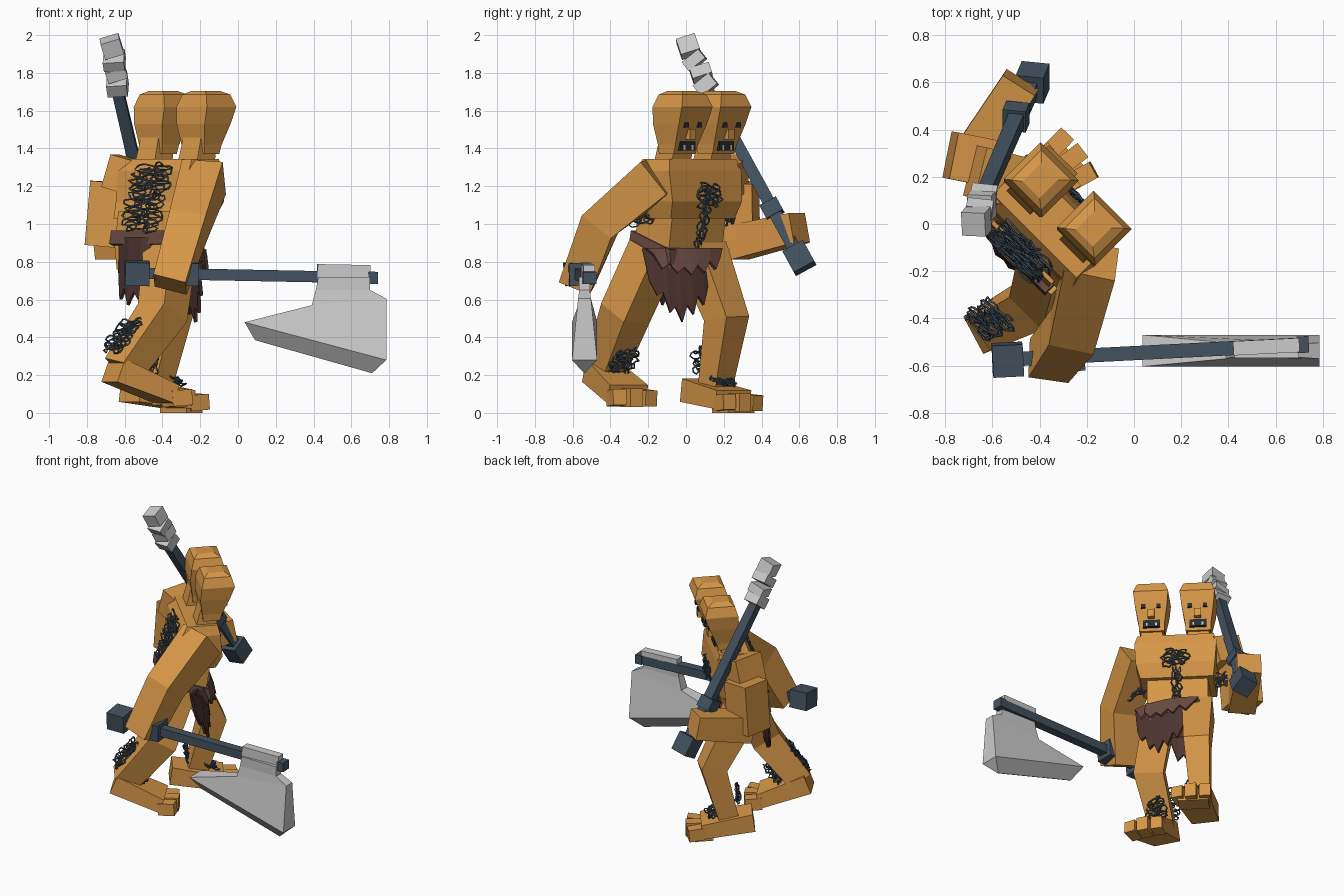
import bpy, bmesh, math, random
from mathutils import Vector as V, Matrix

if "Cube" in bpy.data.objects:
    bpy.data.objects.remove(bpy.data.objects["Cube"])

random.seed(4)

def material(name, rgb):
    m = bpy.data.materials.new(name)
    m.diffuse_color = (*rgb, 1)
    m.use_nodes = True
    m.node_tree.nodes["Principled BSDF"].inputs["Base Color"].default_value = m.diffuse_color
    return m

SKIN = material("skin", (0.68, 0.31, 0.065))
SLATE = material("slate", (0.055, 0.085, 0.115))
HIDE = material("hide", (0.075, 0.035, 0.03))
BELT = material("belt", (0.14, 0.07, 0.055))
DARK = material("dark", (0.02, 0.025, 0.03))

# Body frame: the figure faces between +x and +y
F = V((1, 1, 0)).normalized()
R = V((1, -1, 0)).normalized()
Z = V((0, 0, 1))

def add(name, bm, mat):
    bmesh.ops.remove_doubles(bm, verts=bm.verts, dist=1e-5)
    bmesh.ops.recalc_face_normals(bm, faces=bm.faces)
    me = bpy.data.meshes.new(name)
    bm.to_mesh(me)
    bm.free()
    ob = bpy.data.objects.new(name, me)
    bpy.context.collection.objects.link(ob)
    if mat:
        me.materials.append(mat)
    return ob

def ring(c, u, v, a, b):
    c = V(c)
    return [c + u*a*i + v*b*j for i, j in ((-1, -1), (1, -1), (1, 1), (-1, 1))]

def loft(name, rings, mat):
    bm = bmesh.new()
    vs = [[bm.verts.new(p) for p in r] for r in rings]
    for a, b in zip(vs, vs[1:]):
        for i in range(4):
            j = (i + 1) % 4
            bm.faces.new((a[i], a[j], b[j], b[i]))
    bm.faces.new(vs[0])
    bm.faces.new(vs[-1])
    return add(name, bm, mat)

def limb(name, pts, half, mat, ref):
    """Square-section limb along a path, with mitred joints."""
    pts = [V(p) for p in pts]
    rings = []
    for i, p in enumerate(pts):
        d = (pts[min(i+1, len(pts)-1)] - pts[max(i-1, 0)]).normalized()
        u = (ref - d*ref.dot(d)).normalized()
        rings.append(ring(p, u, d.cross(u), half[i], half[i]))
    return loft(name, rings, mat)

def box(name, c, half, u, v, mat):
    """Box with half sizes along u, v and their normal."""
    u = u.normalized()
    w = u.cross(v).normalized()
    v = w.cross(u)
    return loft(name, [ring(V(c) + w*half[2]*s, u, v, half[0], half[1]) for s in (-1, 1)], mat)

# Torso
loft("waist", [ring((-.43, -.05, .76), R, F, .18, .12),
               ring((-.42, -.04, .88), R, F, .20, .13),
               ring((-.40, -.02, 1.07), R, F, .20, .13)], SKIN)
loft("chest", [ring((-.39, -.01, 1.03), R, F, .24, .14),
               ring((-.36, .01, 1.12), R, F, .26, .145),
               ring((-.36, .01, 1.28), R, F, .27, .13),
               ring((-.35, .02, 1.345), R, F, .25, .10)], SKIN)

# Two heads with faces
for side, cx, cy in (("right", -.175, -.025), ("left", -.40, .18)):
    c = V((cx, cy, 0))
    loft(side + "_neck", [ring(c - F*.08 + Z*1.26, R, F, .075, .07),
                          ring(c - F*.03 + Z*1.48, R, F, .065, .06)], SKIN)
    loft(side + "_head", [ring(c - F*.03 + Z*1.37, R, F, .082, .055),
                          ring(c - F*.025 + Z*1.42, R, F, .085, .065),
                          ring(c - F*.01 + Z*1.53, R, F, .105, .097),
                          ring(c + F*.01 + Z*1.62, R, F, .115, .11),
                          ring(c + F*.01 + Z*1.685, R, F, .09, .09),
                          ring(c + F*.005 + Z*1.705, R, F, .05, .055)], SKIN)
    box(side + "_nose", c + F*.065 + Z*1.475, (.022, .022, .028), R, F, SKIN)
    box(side + "_mouth", c + F*.035 + Z*1.415, (.055, .015, .025), R, F, DARK)
    for s in (-1, 1):
        box(side + "_eye", c + R*.05*s + F*.082 + Z*1.525, (.014, .01, .014), R, F, DARK)
        box(side + "_tusk", c + R*.03*s + F*.05 + Z*1.405, (.006, .004, .012), R, F, None)

# Arms
limb("right_arm", [(-.18, -.15, 1.25), (-.26, -.455, 1.0), (-.36, -.58, .68)],
     (.11, .098, .088), SKIN, V((1, 0, .1)))
limb("left_upper_arm", [(-.665, .27, 1.22), (-.695, .275, .88)], (.10, .10), SKIN, V((1, -.2, 0)))
limb("left_forearm", [(-.69, .27, .90), (-.48, .60, .98)], (.09, .08), SKIN, V((1, -.6, 0)))
box("left_shoulder", (-.585, .20, 1.255), (.095, .11, .09), V((1, -.25, -.3)), V((.2, 1, 0)), SKIN)

# Legs
limb("left_leg", [(-.48, .08, .86), (-.36, .215, .50), (-.44, .155, .14)], (.10, .085, .065), SKIN, R)
limb("right_leg", [(-.36, -.17, .86), (-.40, -.32, .53), (-.61, -.43, .23)], (.10, .098, .08), SKIN, R)

# Feet with three toes each
for side, heel, ball, hh in (("left", V((-.57, .045, .12)), V((-.30, .25, .07)), .062),
                             ("right", V((-.66, -.46, .225)), V((-.38, -.31, .10)), .065)):
    d = (ball - heel).normalized()
    flat = V((d.x, d.y, 0)).normalized()
    u = flat.cross(Z)
    v = u.cross(d)
    loft(side + "_foot", [ring(heel, u, v, .09, hh), ring(ball, u, v, .115, .05)], SKIN)
    for k in (-1, 0, 1):
        p = ball + u*.086*k + flat*(.05 - .012*abs(k))
        p.z = .055 if side == "left" else .08
        box(side + "_toe", p, (.038, .055, .042 + .006*(k == 0)), u - flat*.15*k, flat + Z*.08*k, SKIN)
box("left_sole", (-.30, .25, .02), (.1, .06, .02), R, F, SKIN)

# Hide skirt: sloping belt and ragged flaps
T = (F - Z*.35).normalized()
loft("belt", [ring((-.42, -.04, .84), R, T, .215, .165), ring((-.42, -.04, .915), R, T, .21, .155)], BELT)

def flap(name, c, u, out, half, bottoms, top, flare, mat):
    n = len(bottoms) - 1
    bm = bmesh.new()
    rows = []
    for i, zb in enumerate(bottoms):
        t = 2*i/n - 1
        p = V((*c, 0)) + u*half*t - out*.05*t*t
        q = p + out*flare - u*half*t*.12
        rows.append([bm.verts.new(p + Z*top), bm.verts.new(q + out*.012*(i % 2) + Z*zb)])
    for a, b in zip(rows, rows[1:]):
        bm.faces.new((a[0], b[0], b[1], a[1]))
    ob = add(name, bm, mat)
    m = ob.modifiers.new("thickness", "SOLIDIFY")
    m.thickness = .018
    m.offset = 0

U = V((.46, -.89, 0))
O = V((.89, .46, 0))
flap("front_flap", (-.275, -.01), U, O, .225, (.70, .63, .67, .57, .62, .52, .57, .48, .56, .53, .64, .62, .70), .87, .03, HIDE)
flap("front_fringe", (-.245, .01), U, O, .225, (.82, .76, .80, .74, .78, .73, .77, .74, .79, .76, .84), .87, .03, BELT)
flap("back_flap", (-.54, -.14), R, -F, .18, (.70, .60, .66, .57, .64, .60, .72, .66, .76), .93, .01, HIDE)

# Axe: shaft, pommel, guard, flared blade
A, B = V((-.55, -.575, .74)), V((.735, -.51, .715))
ax = (B - A).normalized()
limb("axe_shaft", [A, B], (.03, .03), SLATE, Z)
box("axe_pommel", (-.535, -.575, .74), (.065, .068, .062), ax, V((0, 1, .1)), SLATE)
box("axe_guard", (-.25, -.56, .735), (.04, .06, .06), ax, V((0, 1, .05)), SLATE)
box("axe_end", B - ax*.02, (.025, .035, .032), ax, V((0, 1, 0)), SLATE)
box("axe_socket", (.56, -.52, .745), (.14, .03, .04), ax, V((0, 1, 0)), None)
rows = ((.425, .72, .70, .72, .03), (.412, .65, .70, .65, .028), (.39, .57, .785, .605, .034),
        (.035, .48, .785, .28, .067), (.09, .385, .71, .21, .002))
loft("axe_blade", [[V((xl, -.537 - t, zl)), V((xr, -.537 - t, zr)), V((xr, -.537 + t, zr)), V((xl, -.537 + t, zl))]
                   for xl, zl, xr, zr, t in rows], None)

# Mace: shaft, pommel, guard, stacked twisted blocks
A, B = V((-.43, .60, .82)), V((-.64, .11, 1.72))
d = (B - A).normalized()
u = (V((1, 0, 0)) - d*d.x).normalized()
v = d.cross(u)
limb("mace_shaft", [A, B], (.034, .03), SLATE, u)
box("mace_pommel", A, (.06, .062, .065), u, v, SLATE)
box("mace_guard", (-.50, .455, 1.08), (.05, .05, .04), u, v, SLATE)
for k, (c, h, w) in enumerate((((-.638, .105, 1.735), .054, .037), ((-.645, .08, 1.80), .054, .03),
                               ((-.655, .045, 1.865), .056, .03), ((-.668, .012, 1.94), .052, .045))):
    rot = Matrix.Rotation(.18*(-1)**k, 3, 'X') @ Matrix.Rotation(.1*(-1)**k, 3, 'Y')
    box("mace_block", c, (h, h, w), rot @ u, rot @ v, None)

# Curly body hair
def hair(name, c, u, v, hu, hv, loops):
    c, u, v = V(c), V(u).normalized(), V(v).normalized()
    n = u.cross(v)
    cu = bpy.data.curves.new(name, 'CURVE')
    cu.dimensions = '3D'
    cu.bevel_depth = .005
    cu.bevel_resolution = 0
    sp = cu.splines.new('POLY')
    num = loops*9
    sp.points.add(num - 1)
    for i in range(num):
        a = i*2*math.pi/9
        t = 2*i/num - 1
        p = c + v*hv*.85*t + v*.025*math.sin(a)
        p += u*hu*(.6*math.sin(a*.37) + .4*math.cos(a) + random.uniform(-.1, .1))
        p += n*random.uniform(-.012, .012)
        sp.points[i].co = (*p, 1)
    ob = bpy.data.objects.new(name, cu)
    bpy.context.collection.objects.link(ob)
    cu.materials.append(SLATE)

SH = (.2, .11, .3)
hair("back_hair", (-.485, -.115, 1.14), R, (.10, .08, .40), .15, .21, 36)
hair("chest_hair", (-.25, .125, 1.15), R, Z, .09, .06, 12)
hair("belly_hair", (-.29, .09, .99), R, (.2, .2, 1), .035, .13, 12)
hair("right_armpit_hair", (-.22, -.23, 1.05), V((.3, -1, -.1)), Z, .085, .05, 11)
hair("left_armpit_hair", (-.56, .23, 1.05), R, Z, .05, .05, 8)
hair("right_calf_hair", (-.615, -.405, .41), R, SH, .09, .12, 20)
hair("right_ankle_hair", (-.47, -.33, .27), V((.4, -1, 0)), SH, .08, .09, 14)
hair("left_ankle_hair", (-.36, .20, .17), R, (-1, -1, .8), .09, .04, 10)
hair("left_calf_hair", (-.47, .08, .28), R, Z, .07, .07, 9)
